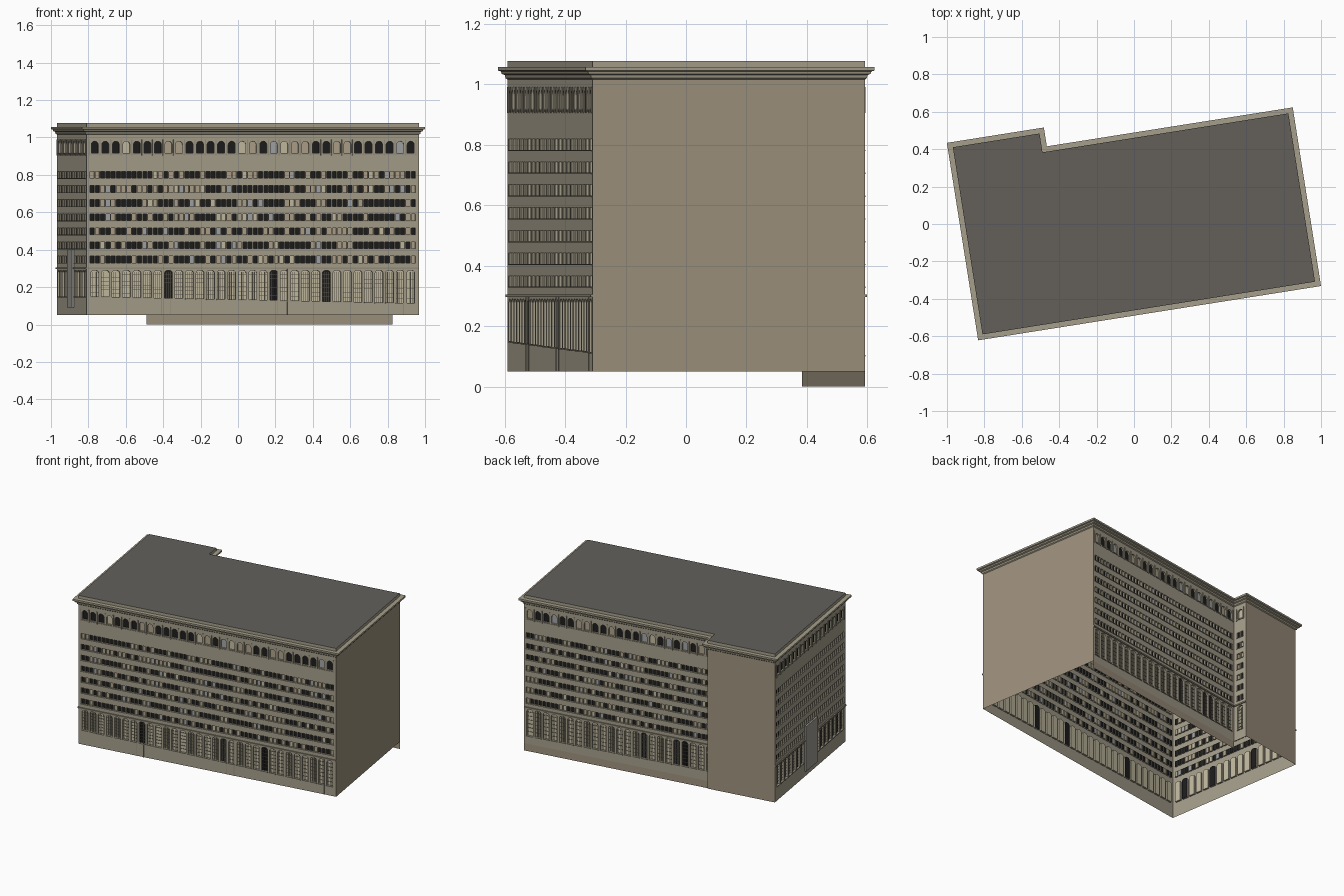
import bpy, bmesh, math, random
from mathutils import Vector, Matrix

if "Cube" in bpy.data.objects:
    bpy.data.objects.remove(bpy.data.objects["Cube"])

random.seed(4)
PLACE = Matrix.Translation((-0.81, -0.59, 0)) @ Matrix.Rotation(math.radians(9), 4, 'Z')
L, S, W, NX = 1.80, 0.911, 1.013, 0.469
# footprint corners, counterclockwise, with the direction each corner moves when offset
CORNERS = [(0, 0), (L, 0), (L, S), (NX, S), (NX, W), (0, W)]
OUT = [(-1, -1), (1, -1), (1, 1), (1, 1), (1, 1), (-1, 1)]
BASE, BAND, EAVE, TOP = 0.05, 0.30, 1.015, 1.077

COLORS = {
    "stone": (0.38, 0.345, 0.26), "plain": (0.34, 0.285, 0.205), "roof": (0.125, 0.118, 0.105),
    "dark": (0.012, 0.012, 0.012), "tan": (0.42, 0.36, 0.25), "cream": (0.55, 0.50, 0.36),
    "grey": (0.36, 0.37, 0.38), "trim": (0.30, 0.27, 0.205), "bar": (0.10, 0.09, 0.07),
    "portal": (0.34, 0.33, 0.30),
}
MATS = {}
for key, c in COLORS.items():
    MATS[key] = bpy.data.materials.new(key)
    MATS[key].diffuse_color = (*c, 1)

PARTS = {}


def part(name, color):
    return PARTS.setdefault(name, (bmesh.new(), color))[0]


def face(bm, pts):
    bm.faces.new([bm.verts.new(PLACE @ Vector(p)) for p in pts])


class Facade:
    """One wall plane: s runs along it, z up, d is depth inward."""

    def __init__(self, i, name):
        a, b = Vector(CORNERS[i]), Vector(CORNERS[(i + 1) % 6])
        self.a, self.len, self.name = a, (b - a).length, name
        self.dir = (b - a).normalized()
        self.n = Vector((self.dir.y, -self.dir.x))

    def p(self, s, z, d=0.0):
        q = self.a + self.dir * s - self.n * d
        return (q.x, q.y, z)

    def wall(self, pts, color="stone"):
        face(part(self.name, color), [self.p(*q) for q in pts])

    def rect(self, s0, s1, z0, z1, color="stone"):
        self.wall([(s0, z0), (s1, z0), (s1, z1), (s0, z1)], color)

    def box(self, name, color, s0, s1, z0, z1, d0, d1):
        # d0 is the outer depth, d1 the inner depth; back left open
        bm = part(name, color)
        r = [(s0, z0), (s1, z0), (s1, z1), (s0, z1)]
        face(bm, [self.p(*q, d0) for q in r])
        for k in range(4):
            u, v = r[k], r[(k + 1) % 4]
            face(bm, [self.p(*u, d1), self.p(*v, d1), self.p(*v, d0), self.p(*u, d0)])

    def cell(self, s0, s1, z0, z1, w, h0, h1, arch, pane, depth=0.010):
        # wall rectangle with a recessed window; arch = height of the curved head
        m = (s0 + s1) / 2
        left = [(m - w / 2, h0)]
        if arch:
            left += [(m - w / 2 * math.cos(t), h1 - arch + arch * math.sin(t))
                     for t in [math.pi / 2 * k / 5 for k in range(5)]]
        else:
            left += [(m - w / 2, h1)]
        right = [(2 * m - s, z) for s, z in left]
        self.wall([(s0, z0), (m, z0), (m, h0)] + left + [(m, h1), (m, z1), (s0, z1)])
        self.wall([(m, z0), (s1, z0), (s1, z1), (m, z1), (m, h1)] + right[::-1] + [(m, h0)])
        ring = right + ([(m, h1)] if arch else []) + left[::-1]
        for k in range(len(ring)):
            u, v = ring[k], ring[(k + 1) % len(ring)]
            self.wall([u, v, (*v, depth), (*u, depth)])
        face(part("window_panes_" + pane, pane), [self.p(*q, depth) for q in ring])


def pick(dark):
    return "dark" if random.random() < dark else random.choice(["tan", "tan", "tan", "cream", "grey"])


def windowed(i, name, bays, sill0, sill1):
    f = Facade(i, name)
    pitch = 0.057
    m = (f.len - bays * pitch) / 2
    f.rect(0, m, BASE, EAVE)
    f.rect(f.len - m, f.len, BASE, EAVE)
    for b in range(bays):
        s0, s1 = m + b * pitch, m + (b + 1) * pitch
        mid = (s0 + s1) / 2
        sill = sill0 + (sill1 - sill0) * b / max(1, bays - 1)
        # tall ground-floor window with glazing bars
        pale = random.random() > 0.13
        f.cell(s0, s1, BASE, BAND, 0.042, sill, 0.290, 0.014, "cream" if pale else "dark", 0.012)
        for k in (-1, 0, 1):
            f.box("glazing_bars", "bar", mid + k * 0.0105 - 0.0009, mid + k * 0.0105 + 0.0009,
                  sill, 0.280, 0.009, 0.012)
        for k in range(1, 7):
            z = sill + (0.280 - sill) * k / 6.5
            f.box("glazing_bars", "bar", mid - 0.021, mid + 0.021, z - 0.0009, z + 0.0009, 0.009, 0.012)
        f.box("window_sills", "trim", mid - 0.024, mid + 0.024, sill - 0.005, sill, -0.004, 0)
        # seven storeys of paired windows
        for r in range(7):
            c = 0.348 + 0.0754 * r
            z0 = BAND if r == 0 else c - 0.0377
            for t0, t1 in ((s0, mid), (mid, s1)):
                f.cell(t0, t1, z0, c + 0.0377, 0.0225, c - 0.018, c + 0.018, 0, pick(0.6))
        # arched attic window, flanked by slim pilasters
        f.cell(s0, s1, 0.348 + 0.0754 * 6 + 0.0377, EAVE, 0.038, 0.918, 0.980, 0.019, pick(0.62))
        f.box("attic_pilasters", "trim", s0 - 0.003, s0 + 0.003, 0.905, 0.990, -0.004, 0)
    f.box("attic_pilasters", "trim", f.len - m - 0.003, f.len - m + 0.003, 0.905, 0.990, -0.004, 0)
    # belt courses and storey sills
    f.box("belt_course", "trim", 0, f.len, 0.296, 0.305, -0.007, 0)
    f.box("attic_sill", "trim", m, f.len - m, 0.908, 0.914, -0.003, 0)
    for r in range(7):
        c = 0.348 + 0.0754 * r
        f.box("storey_sills", "trim", m, f.len - m, c - 0.022, c - 0.018, -0.003, 0)
    return f


front = windowed(0, "front_wall", 31, 0.150, 0.115)
back = windowed(2, "back_wall", 23, 0.105, 0.120)
windowed(3, "notch_wall", 1, 0.120, 0.120)
left = windowed(5, "left_wall", 17, 0.150, 0.150)

# blank party walls
for i, name in ((1, "right_blank_wall"), (4, "back_blank_wall")):
    f = Facade(i, name)
    f.rect(0, f.len, BASE, EAVE, "plain")

# footing under the back wall
face(part("back_footing", "plain"), [back.p(0, 0), back.p(back.len, 0), back.p(back.len, BASE), back.p(0, BASE)])

# vertical strips beside the street doors
for x in (-0.41, -0.36, 0.21, 0.265, 0.885):
    s = (x + 0.81) / math.cos(math.radians(9))
    front.box("door_strips", "trim", s - 0.002, s + 0.002, BASE, 0.296, -0.003, 0)

# entrance portal slab on the left side
left.box("entrance_portal", "portal", left.len / 2 - 0.085, left.len / 2 + 0.085, 0.09, 0.40, -0.013, 0)

# stepped cornice and parapet swept around the footprint
profile = [(0, EAVE), (0.006, 1.02), (0.008, 1.03), (0.017, 1.034), (0.019, 1.042),
           (0.028, 1.045), (0.028, 1.057), (0, 1.057), (0, TOP)]
bm = part("cornice", "stone")


def loop(o, z):
    return [(c[0] + o * d[0], c[1] + o * d[1], z) for c, d in zip(CORNERS, OUT)]


for (o0, z0), (o1, z1) in zip(profile, profile[1:]):
    lo, hi = loop(o0, z0), loop(o1, z1)
    for k in range(6):
        j = (k + 1) % 6
        face(bm, [lo[k], lo[j], hi[j], hi[k]])

# flat roof
face(part("roof", "roof"), loop(0, TOP))

# turn every part into an object
for name, (bm, color) in PARTS.items():
    bmesh.ops.remove_doubles(bm, verts=bm.verts, dist=1e-5)
    me = bpy.data.meshes.new(name)
    bm.to_mesh(me)
    bm.free()
    me.materials.append(MATS[color])
    bpy.context.collection.objects.link(bpy.data.objects.new(name, me))

for m in bpy.data.materials:
    if m.users and not m.is_grease_pencil:
        m.use_nodes = True
        m.node_tree.nodes["Principled BSDF"].inputs["Base Color"].default_value = m.diffuse_color
